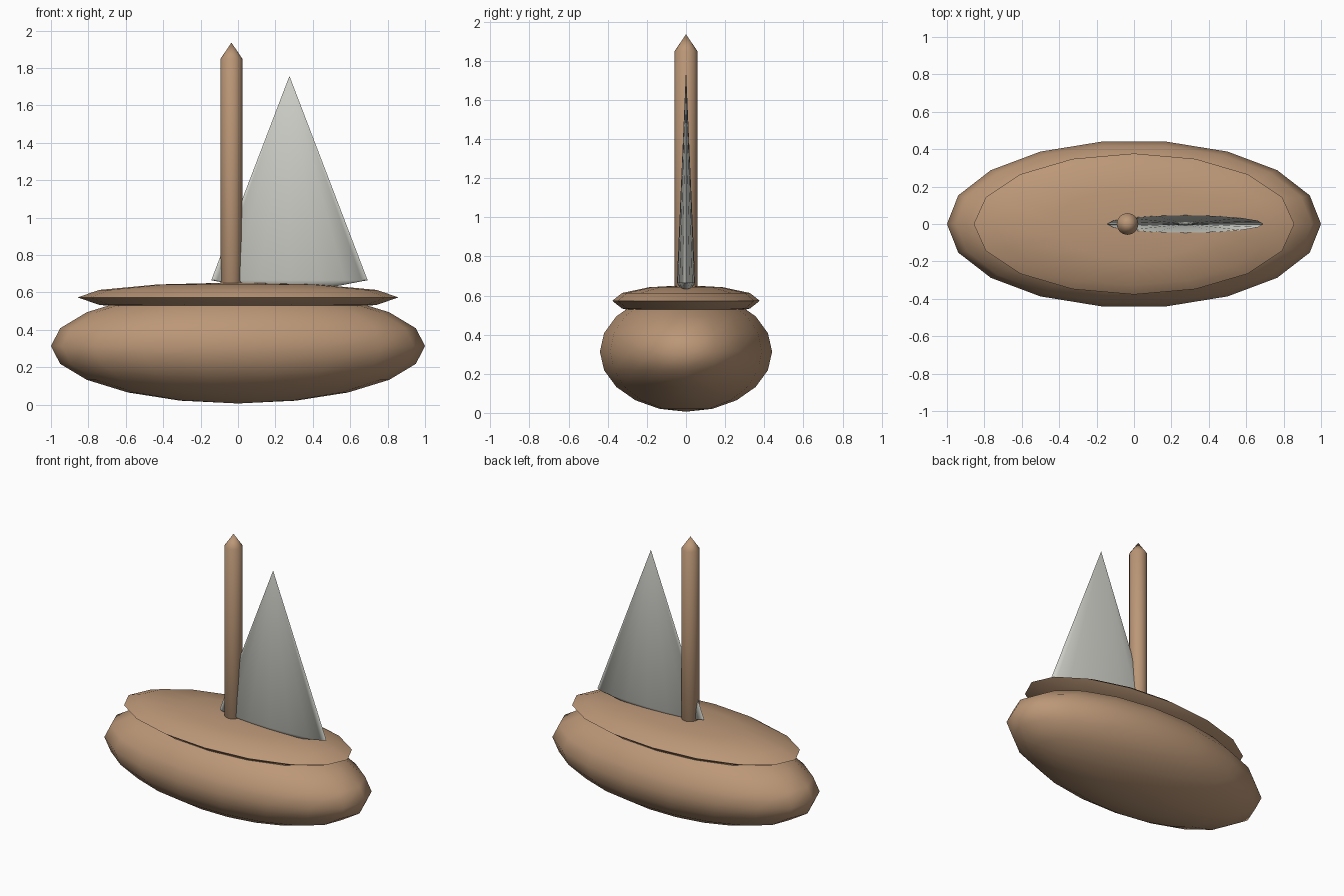
import bpy
import bmesh
from math import sin, cos, pi, radians

cube = bpy.data.objects.get("Cube")
if cube:
    bpy.data.objects.remove(cube, do_unlink=True)


def make_material(name, colour):
    mat = bpy.data.materials.new(name)
    mat.use_nodes = True
    mat.diffuse_color = (*colour, 1)
    mat.node_tree.nodes["Principled BSDF"].inputs["Base Color"].default_value = (*colour, 1)
    return mat


def lathe(name, profile, segments, half_x, half_y, location, mat, sharp=40):
    """Revolve (radius, height) points about z into an elliptical solid."""
    bm = bmesh.new()
    rings = []
    for r, z in profile:
        ring = []
        for i in range(segments):
            a = 2 * pi * i / segments
            ring.append(bm.verts.new((r * half_x * cos(a), r * half_y * sin(a), z)))
        rings.append(ring)
    for low, high in zip(rings, rings[1:]):
        for i in range(segments):
            j = (i + 1) % segments
            bm.faces.new((low[i], low[j], high[j], high[i]))
    # Close the poles to single points
    bmesh.ops.remove_doubles(bm, verts=bm.verts, dist=1e-5)
    bmesh.ops.recalc_face_normals(bm, faces=bm.faces)
    mesh = bpy.data.meshes.new(name)
    bm.to_mesh(mesh)
    bm.free()
    mesh.materials.append(mat)
    obj = bpy.data.objects.new(name, mesh)
    obj.location = location
    bpy.context.collection.objects.link(obj)
    bpy.ops.object.select_all(action='DESELECT')
    obj.select_set(True)
    bpy.context.view_layer.objects.active = obj
    bpy.ops.object.shade_smooth_by_angle(angle=radians(sharp))
    return obj


def ball_profile(rings, half_height):
    """Half circle, squashed to the given height."""
    return [(sin(pi * k / rings), -half_height * cos(pi * k / rings))
            for k in range(rings + 1)]


wood = make_material("warm_wood", (0.50, 0.31, 0.185))
cloth = make_material("sail_cloth", (0.71, 0.72, 0.66))

# Hull and deck: squashed balls
lathe("hull", ball_profile(10, 0.307), 18, 1.0, 0.447, (0, 0, 0.313), wood, 60)
lathe("deck", ball_profile(6, 0.08), 16, 0.857, 0.377, (0, 0, 0.573), wood, 60)

# Mast: round post with a pointed top
lathe("mast", [(0, 0.52), (1, 0.6), (1, 1.85), (0, 1.935)],
      16, 0.058, 0.058, (-0.035, 0, 0), wood)

# Sail: thin flattened cone with a shallow pointed underside
lathe("sail", [(0, 0.585), (1, 0.665), (0, 1.757)],
      16, 0.418, 0.047, (0.275, 0, 0), cloth, 60)
